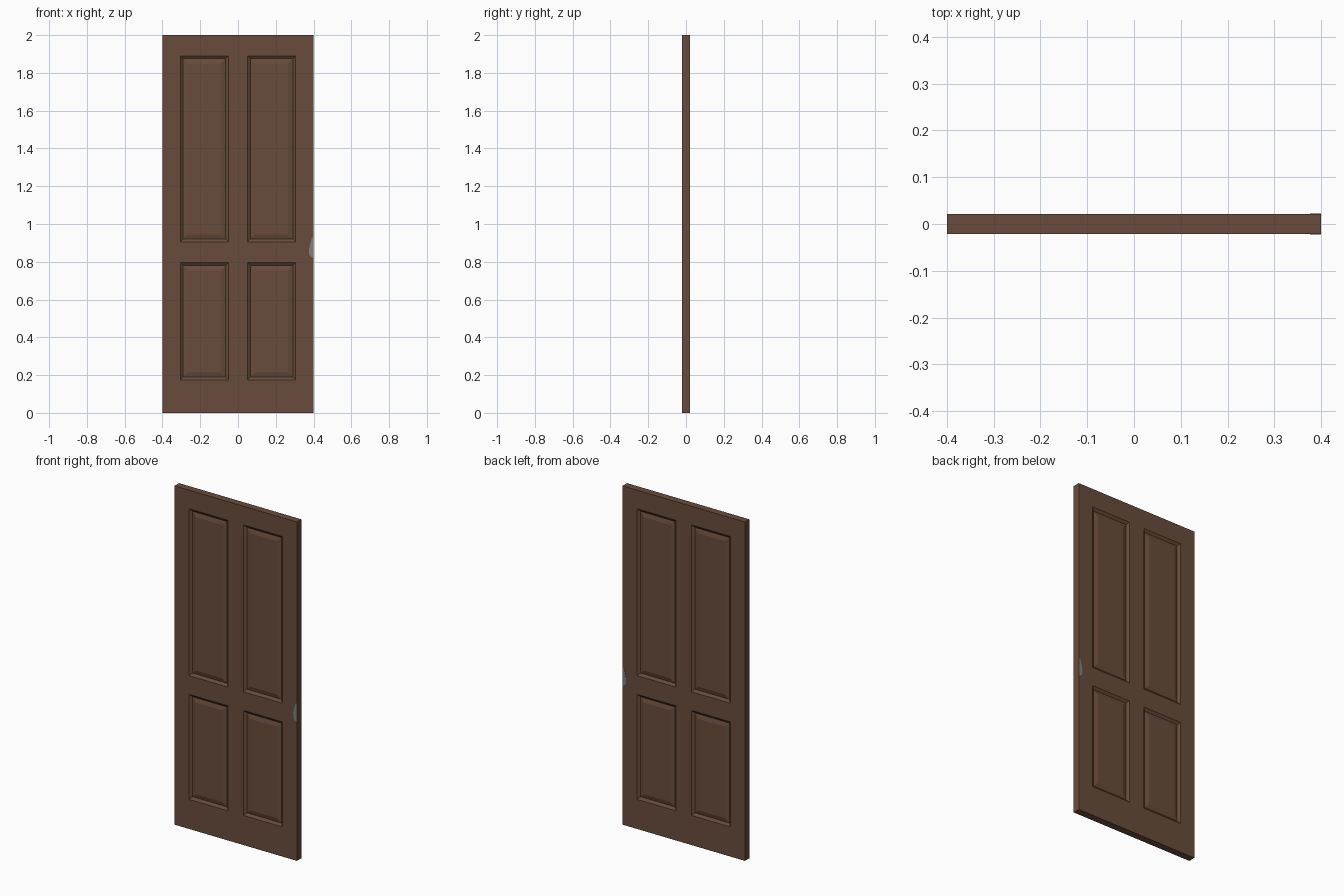
import bpy, bmesh

if "Cube" in bpy.data.objects:
    bpy.data.objects.remove(bpy.data.objects["Cube"])

T = 0.021                                    # half thickness of the door
XS = [-0.40, -0.305, -0.05, 0.05, 0.305, 0.40]   # stile edges
ZS = [0.0, 0.175, 0.795, 0.905, 1.89, 2.0]       # rail edges


def material(name, rgb):
    m = bpy.data.materials.new(name)
    m.diffuse_color = (*rgb, 1)
    m.use_nodes = True
    m.node_tree.nodes["Principled BSDF"].inputs["Base Color"].default_value = m.diffuse_color
    return m


def add_object(name, bm, mat):
    mesh = bpy.data.meshes.new(name)
    bm.to_mesh(mesh)
    bm.free()
    mesh.materials.append(mat)
    obj = bpy.data.objects.new(name, mesh)
    bpy.context.collection.objects.link(obj)
    return obj


brown = material("brown wood", (0.141, 0.072, 0.045))
grey = material("grey metal", (0.22, 0.215, 0.21))

# Door leaf: a slab divided along stiles and rails
bm = bmesh.new()


def quad(*points):
    return bm.faces.new([bm.verts.new(p) for p in points])


panels = []
for y in (-T, T):
    for i in range(5):
        for k in range(5):
            x0, x1, z0, z1 = XS[i], XS[i + 1], ZS[k], ZS[k + 1]
            f = quad((x0, y, z0), (x1, y, z0), (x1, y, z1), (x0, y, z1))
            if i in (1, 3) and k in (1, 3):
                panels.append(f)
for i in range(5):
    for x in (XS[0], XS[-1]):
        quad((x, -T, ZS[i]), (x, T, ZS[i]), (x, T, ZS[i + 1]), (x, -T, ZS[i + 1]))
    for z in (ZS[0], ZS[-1]):
        quad((XS[i], -T, z), (XS[i + 1], -T, z), (XS[i + 1], T, z), (XS[i], T, z))
bmesh.ops.remove_doubles(bm, verts=bm.verts[:], dist=1e-5)
bmesh.ops.recalc_face_normals(bm, faces=bm.faces[:])

# Panels: sunken moulding, then a bevel rising to the raised field
for width, depth in ((0.015, -0.011), (0.025, 0.007)):
    bmesh.ops.inset_individual(bm, faces=panels, thickness=width, depth=depth,
                               use_even_offset=True)
add_object("door_leaf", bm, brown)

# Small grey lock patch on each face at the latch edge
outline = [(0.40, 0.93), (0.391, 0.927), (0.383, 0.90), (0.376, 0.868),
           (0.377, 0.838), (0.386, 0.826), (0.40, 0.822)]
for name, y0, y1 in (("front_lock_patch", -T - 0.001, -T), ("back_lock_patch", T, T + 0.001)):
    bm = bmesh.new()
    face = bm.faces.new([bm.verts.new((x, y0, z)) for x, z in outline])
    ext = bmesh.ops.extrude_face_region(bm, geom=[face], use_keep_orig=True)
    bmesh.ops.translate(bm, vec=(0, y1 - y0, 0),
                        verts=[v for v in ext["geom"] if isinstance(v, bmesh.types.BMVert)])
    bmesh.ops.recalc_face_normals(bm, faces=bm.faces[:])
    add_object(name, bm, grey)
